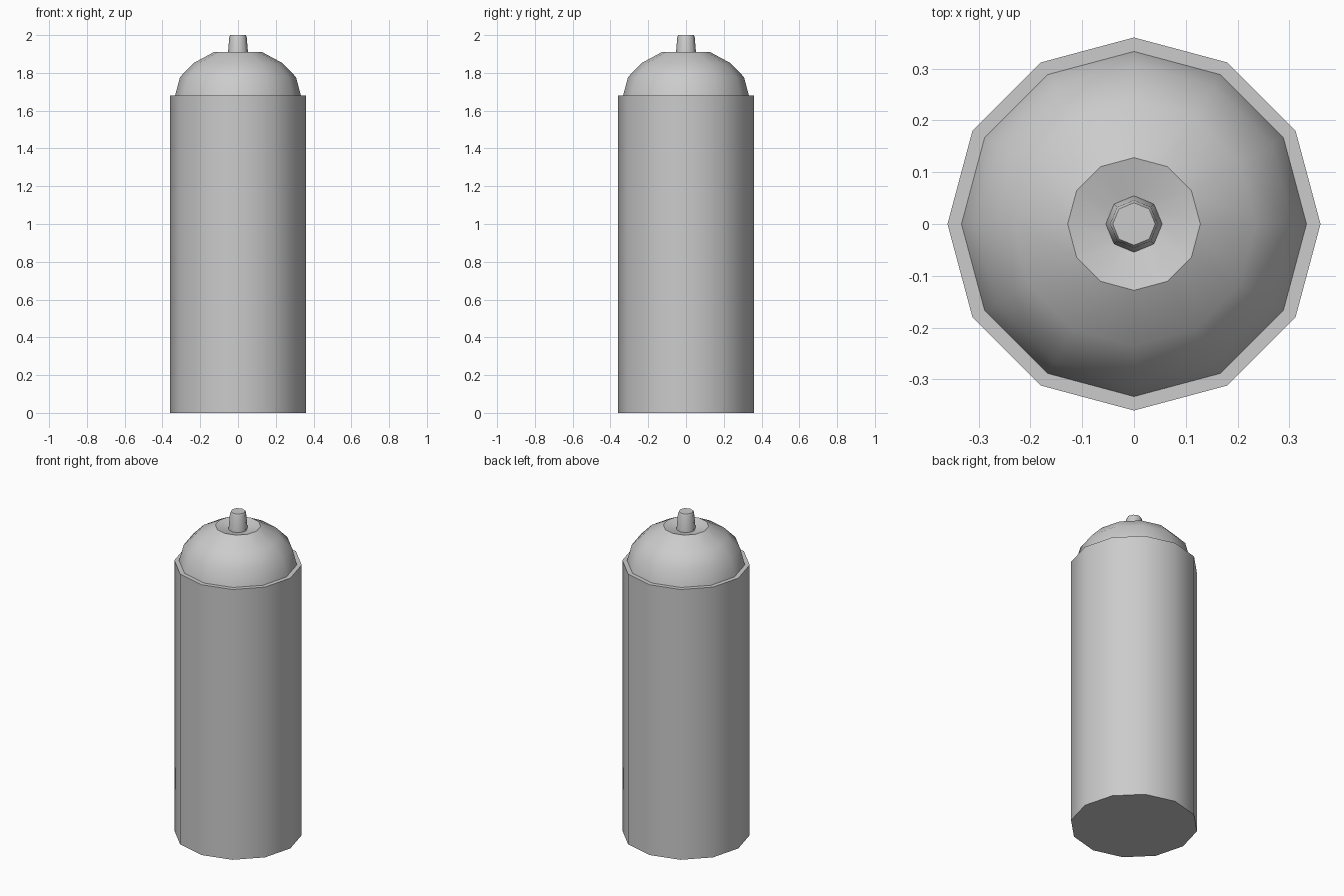
import bpy
import bmesh
import math

if "Cube" in bpy.data.objects:
    bpy.data.objects.remove(bpy.data.objects["Cube"])


def lathe(name, profile, sides, smooth_angle, cap_bottom=False, cap_top=False):
    """Revolve (radius, height) points about z into a smooth-shaded part."""
    bm = bmesh.new()
    rings = []
    for r, z in profile:
        rings.append([bm.verts.new((r * math.cos(2 * math.pi * i / sides),
                                    r * math.sin(2 * math.pi * i / sides), z))
                      for i in range(sides)])
    for low, high in zip(rings, rings[1:]):
        for i in range(sides):
            j = (i + 1) % sides
            bm.faces.new((low[i], low[j], high[j], high[i]))
    if cap_bottom:
        bm.faces.new(rings[0][::-1])
    if cap_top:
        bm.faces.new(rings[-1])
    mesh = bpy.data.meshes.new(name)
    bm.to_mesh(mesh)
    bm.free()
    obj = bpy.data.objects.new(name, mesh)
    bpy.context.collection.objects.link(obj)
    bpy.ops.object.select_all(action='DESELECT')
    obj.select_set(True)
    bpy.context.view_layer.objects.active = obj
    bpy.ops.object.shade_smooth_by_angle(angle=math.radians(smooth_angle))
    return obj


# Can body with a narrow flat shoulder
lathe("can_body", [(0.36, 0), (0.36, 1.68), (0.333, 1.68)], 12, 40,
      cap_bottom=True)

# Domed top with a shallow dished centre
lathe("can_dome", [(0.333, 1.68), (0.307, 1.778), (0.235, 1.852),
                   (0.128, 1.91), (0.05, 1.89)], 12, 35)

# Tapered spray nozzle
lathe("nozzle", [(0.055, 1.885), (0.046, 1.99), (0.041, 2.0)], 8, 50,
      cap_top=True)
